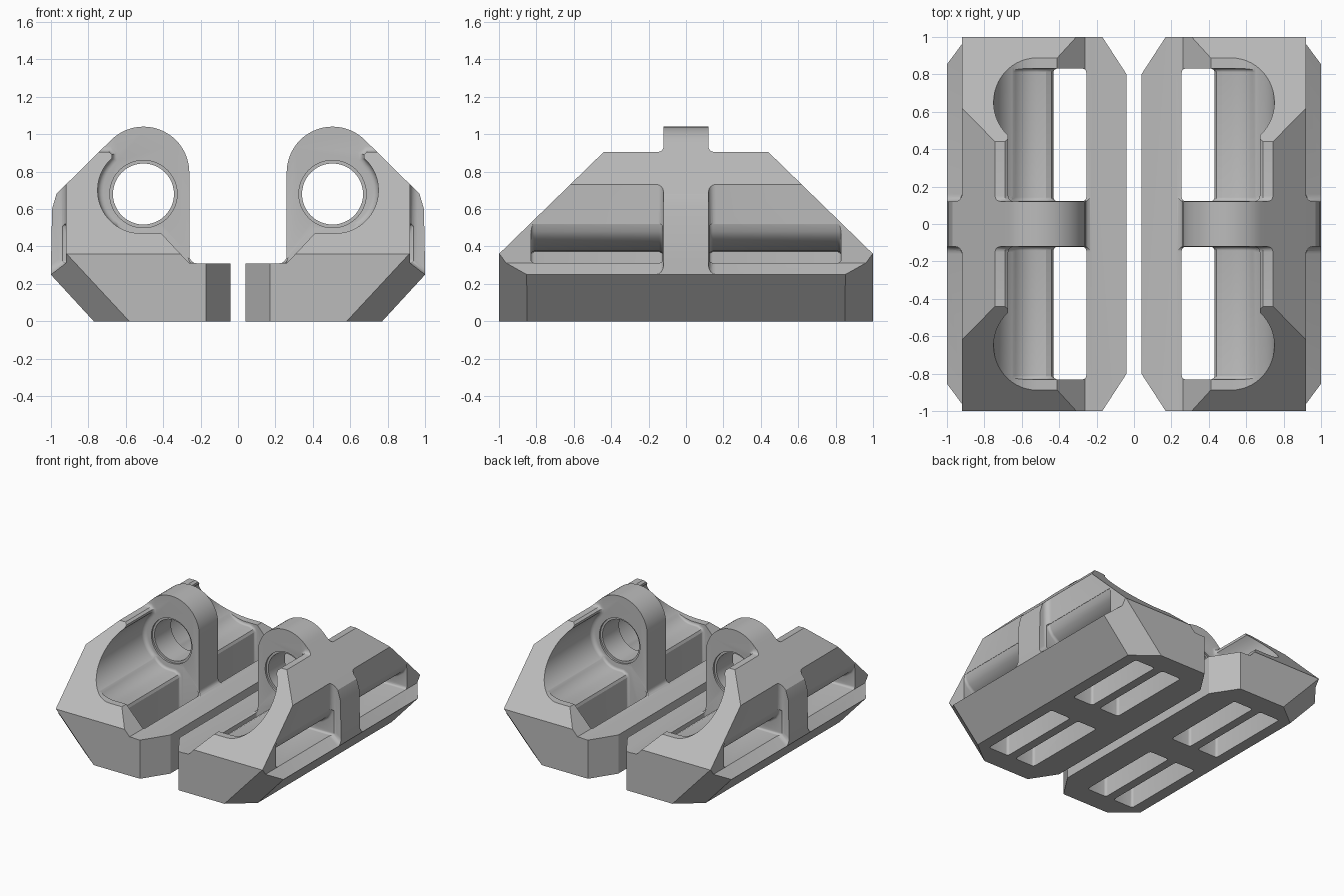
import bpy, bmesh, math
from mathutils import Vector

if "Cube" in bpy.data.objects:
    bpy.data.objects.remove(bpy.data.objects["Cube"])

grey = bpy.data.materials.new("plain grey")
grey.use_nodes = True
colour = (0.5, 0.5, 0.5, 1)
grey.diffuse_color = colour
grey.node_tree.nodes["Principled BSDF"].inputs["Base Color"].default_value = colour


def arc(cx, cz, r, start, end, steps):
    angles = [math.radians(start + (end - start) * i / steps) for i in range(steps + 1)]
    return [(cx + r * math.cos(a), cz + r * math.sin(a)) for a in angles]


def prism(name, outline, y0, y1, rounding=0.0, both=False):
    """Extrude an XZ outline along y, rounding the rim at y0 (and y1)."""
    bm = bmesh.new()
    near = bm.faces.new([bm.verts.new((x, y0, z)) for x, z in outline])
    out = bmesh.ops.extrude_face_region(bm, geom=[near], use_keep_orig=True)
    moved = [g for g in out["geom"] if isinstance(g, bmesh.types.BMVert)]
    bmesh.ops.translate(bm, vec=(0, y1 - y0, 0), verts=moved)
    bmesh.ops.recalc_face_normals(bm, faces=bm.faces)
    if rounding:
        ends = [y0, y1] if both else [y0]
        rim = [e for e in bm.edges
               if any(all(abs(v.co.y - y) < 1e-5 for v in e.verts) for y in ends)]
        bmesh.ops.bevel(bm, geom=rim, offset=rounding, segments=4, profile=0.5,
                        affect='EDGES', clamp_overlap=False)
        bmesh.ops.recalc_face_normals(bm, faces=bm.faces)
    mesh = bpy.data.meshes.new(name)
    bm.to_mesh(mesh)
    bm.free()
    ob = bpy.data.objects.new(name, mesh)
    bpy.context.collection.objects.link(ob)
    return ob


def slice_off(bm, point, normal):
    """Cut away everything on the normal side and cap the cut."""
    geom = bm.verts[:] + bm.edges[:] + bm.faces[:]
    cut = bmesh.ops.bisect_plane(bm, geom=geom, plane_co=point, plane_no=normal,
                                 clear_outer=True)
    edges = [e for e in cut["geom_cut"] if isinstance(e, bmesh.types.BMEdge) and e.is_boundary]
    bmesh.ops.contextual_create(bm, geom=edges)


def apply(ob, modifier):
    bpy.ops.object.select_all(action='DESELECT')
    bpy.context.view_layer.objects.active = ob
    ob.select_set(True)
    bpy.ops.object.modifier_apply(modifier=modifier.name)


def carve(ob, cutter):
    cutter.hide_render = True
    mod = ob.modifiers.new("carve", 'BOOLEAN')
    mod.operation, mod.solver, mod.object = 'DIFFERENCE', 'EXACT', cutter
    apply(ob, mod)
    bpy.data.objects.remove(cutter)


# Solid block with the rounded lug outline
outline = ([(0.04, 0), (0.77, 0), (1, 0.25), (0.993, 0.6), (0.97, 0.68), (0.92, 0.73)]
           + arc(0.505, 0.795, 0.245, 45, 180, 24)
           + arc(0.22, 0.35, 0.04, 0, -90, 4) + [(0.04, 0.31)])
jaws = prism("clamp_jaws", outline, -1, 1)

# Sloped ends and chamfered corners
bm = bmesh.new()
bm.from_mesh(jaws.data)
for s in (-1, 1):
    slice_off(bm, (0, s, 0.36), (0, s * 0.545, 0.56))
    corner = Vector((0.33, 0, 0.355)).cross(Vector((0.19, -s * 0.15, 0)))
    slice_off(bm, (0.58, s, 0), corner if corner.x > 0 else -corner)
    slice_off(bm, (0.17, s, 0), (-0.2, s * 0.13, 0))
bmesh.ops.recalc_face_normals(bm, faces=bm.faces)
bm.to_mesh(jaws.data)
bm.free()

# Cut outlines: open channel, inner slot, outer wall recess, undercut with outer slot
channel = ([(0.1, 0.312), (0.262, 0.312), (0.41, 0.47)]
           + arc(0.52, 0.70, 0.23, -90, 48, 20)
           + [(0.672, 0.89), (0.69, 0.905), (1.1, 0.905), (1.1, 1.2), (0.1, 1.2)])
inner_slot = ([(0.255, -0.1), (0.43, -0.1), (0.43, 0.41), (0.44, 0.43), (0.47, 0.445)]
              + arc(0.52, 0.605, 0.16, -90, 0, 8) + [(0.68, 0.85), (0.255, 0.85)])
recess = [(0.918, 0.312), (1.06, 0.205), (1.2, 0.205), (1.2, 0.735), (0.918, 0.735)]
undercut = [(0.5, -0.1), (0.68, -0.1), (0.68, 0.312), (0.95, 0.312), (0.95, 0.52),
            (0.916, 0.52), (0.905, 0.48), (0.88, 0.445), (0.83, 0.41), (0.74, 0.375),
            (0.5, 0.37)]
bore = arc(0.505, 0.68, 0.163, 0, 352.5, 47)
rim = arc(0.505, 0.68, 0.18, 0, 352.5, 47)

for s in (-1, 1):
    carve(jaws, prism("channel_cutter", channel, s * 0.12, s * 1.2, 0.03))
    carve(jaws, prism("inner_slot_cutter", inner_slot, s * 0.122, s * 0.83, 0.02, True))
    carve(jaws, prism("recess_cutter", recess, s * 0.12, s * 1.2, 0.04))
    carve(jaws, prism("undercut_cutter", undercut, s * 0.124, s * 0.83, 0.02, True))
    carve(jaws, prism("bore_rim_cutter", rim, s * 0.105, s * 0.25))
carve(jaws, prism("bore_cutter", bore, -0.3, 0.3))

# Matching jaw on the other side
mirror = jaws.modifiers.new("mirror", 'MIRROR')
mirror.use_clip = False
mirror.use_mirror_merge = False
apply(jaws, mirror)

jaws.data.materials.clear()
jaws.data.materials.append(grey)
bpy.ops.object.shade_smooth_by_angle(angle=math.radians(25))
